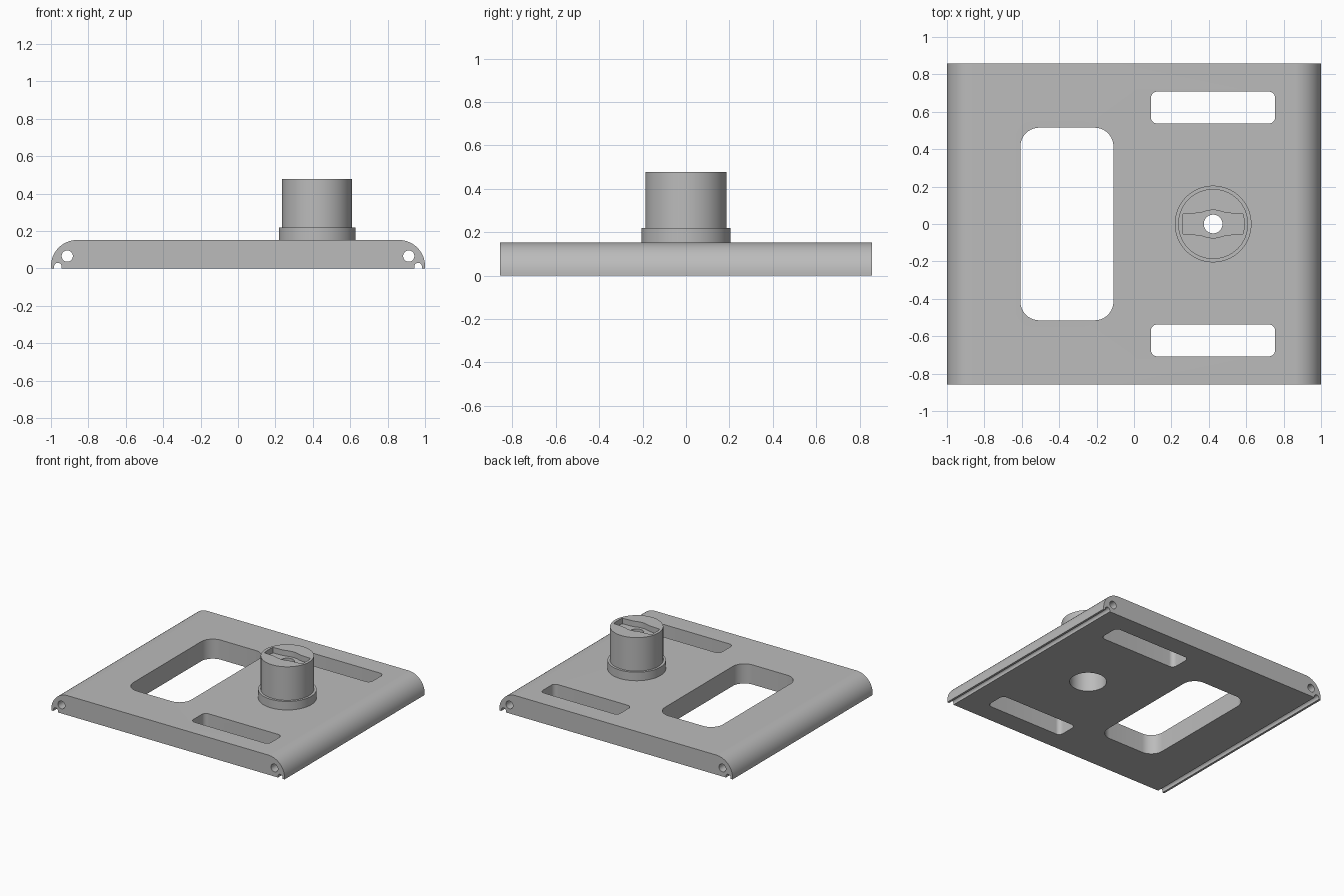
import bpy, bmesh
from math import sin, cos, pi, radians
from mathutils import Vector

if "Cube" in bpy.data.objects:
    bpy.data.objects.remove(bpy.data.objects["Cube"], do_unlink=True)

KNOB_X = 0.423
BORE_R = 0.13
HALF_Y = 0.858
TOP = 0.152

grey = bpy.data.materials.new("grey plastic")
grey.use_nodes = True
colour = (0.5, 0.5, 0.5, 1)
grey.diffuse_color = colour
grey.node_tree.nodes["Principled BSDF"].inputs["Base Color"].default_value = colour


def arc(cx, cy, r, start, end, steps):
    angles = [radians(start + (end - start) * i / steps) for i in range(steps + 1)]
    return [(cx + r * cos(a), cy + r * sin(a)) for a in angles]


def circle(cx, cy, r, steps=48):
    return arc(cx, cy, r, 0, 360, steps)[:-1]


def rounded_rect(x0, x1, y0, y1, r):
    pts = []
    corners = [(x1 - r, y1 - r), (x0 + r, y1 - r), (x0 + r, y0 + r), (x1 - r, y0 + r)]
    for i, (cx, cy) in enumerate(corners):
        pts += arc(cx, cy, r, 90 * i, 90 * i + 90, 10)
    return pts


def finish(name, bm):
    bmesh.ops.recalc_face_normals(bm, faces=bm.faces)
    mesh = bpy.data.meshes.new(name)
    bm.to_mesh(mesh)
    bm.free()
    mesh.materials.append(grey)
    obj = bpy.data.objects.new(name, mesh)
    bpy.context.collection.objects.link(obj)
    return obj


def prism(name, outline, low, high, axis="z"):
    """Extrude an outline along z, or an x-z outline along y."""
    bm = bmesh.new()
    place = (lambda p: (p[0], p[1], low)) if axis == "z" else (lambda p: (p[0], low, p[1]))
    face = bm.faces.new([bm.verts.new(place(p)) for p in outline])
    new = bmesh.ops.extrude_face_region(bm, geom=[face])["geom"]
    shift = Vector((0, 0, high - low)) if axis == "z" else Vector((0, high - low, 0))
    bmesh.ops.translate(bm, vec=shift, verts=[v for v in new if isinstance(v, bmesh.types.BMVert)])
    return finish(name, bm)


def lathe(name, profile, x, steps=96):
    """Revolve a closed radius-height profile about a vertical axis."""
    bm = bmesh.new()
    rings = [[bm.verts.new((x + r * cos(2 * pi * i / steps), r * sin(2 * pi * i / steps), z))
              for i in range(steps)] for r, z in profile]
    for a, b in zip(rings, rings[1:] + rings[:1]):
        for i in range(steps):
            j = (i + 1) % steps
            bm.faces.new((a[i], a[j], b[j], b[i]))
    return finish(name, bm)


def activate(obj):
    bpy.ops.object.select_all(action="DESELECT")
    obj.select_set(True)
    bpy.context.view_layer.objects.active = obj


def cut(obj, cutters):
    activate(obj)
    for c in cutters:
        c.hide_render = True
        mod = obj.modifiers.new("cut", "BOOLEAN")
        mod.operation = "DIFFERENCE"
        mod.solver = "EXACT"
        mod.object = c
        bpy.ops.object.modifier_apply(modifier=mod.name)
        bpy.data.objects.remove(c, do_unlink=True)


# Plate: rounded shoulders and a round-topped groove under each side edge
half = [(0.943, 0)] + arc(0.963, 0.01, 0.02, 180, 0, 12) + [(0.983, 0), (1, 0)]
half += arc(0.86, TOP - 0.14, 0.14, 0, 90, 20)
plate = prism("base_plate", half + [(-x, z) for x, z in reversed(half)], -HALF_Y, HALF_Y, "y")

# Openings through the plate
window = prism("window_cutter", rounded_rect(-0.607, -0.11, -0.515, 0.515, 0.1), -0.1, 0.3)
bore = prism("bore_cutter", circle(KNOB_X, 0, BORE_R, 96), -0.1, 0.3)
cutters = [window, bore]
for side in (-1, 1):
    y0, y1 = sorted((side * 0.537, side * 0.708))
    cutters.append(prism("slot_cutter", rounded_rect(0.09, 0.755, y0, y1, 0.035), -0.1, 0.3))
    cutters.append(prism("rod_hole_cutter", circle(side * 0.913, 0.066, 0.03, 32), -1, 1, "y"))
cut(plate, cutters)

# Hollow knob with a collar and a small centre hole
knob = lathe("knob", [(BORE_R, TOP), (0.205, TOP), (0.205, 0.218), (0.187, 0.218),
                      (0.187, 0.478), (0.05, 0.478), (0.05, 0.38), (BORE_R, 0.38)], KNOB_X)

# Shallow key slot, wider at the middle
quarter = [(0.164, 0.03), (0.16, 0.054), (0.085, 0.058), (0.06, 0.062), (0.035, 0.07), (0.012, 0.074)]
upper = quarter + [(-x, y) for x, y in reversed(quarter)]
outline = upper + [(x, -y) for x, y in reversed(upper)]
cut(knob, [prism("key_cutter", [(KNOB_X + x, y) for x, y in outline], 0.435, 0.6)])

for obj in (plate, knob):
    activate(obj)
    bpy.ops.object.shade_smooth_by_angle(angle=radians(30))
